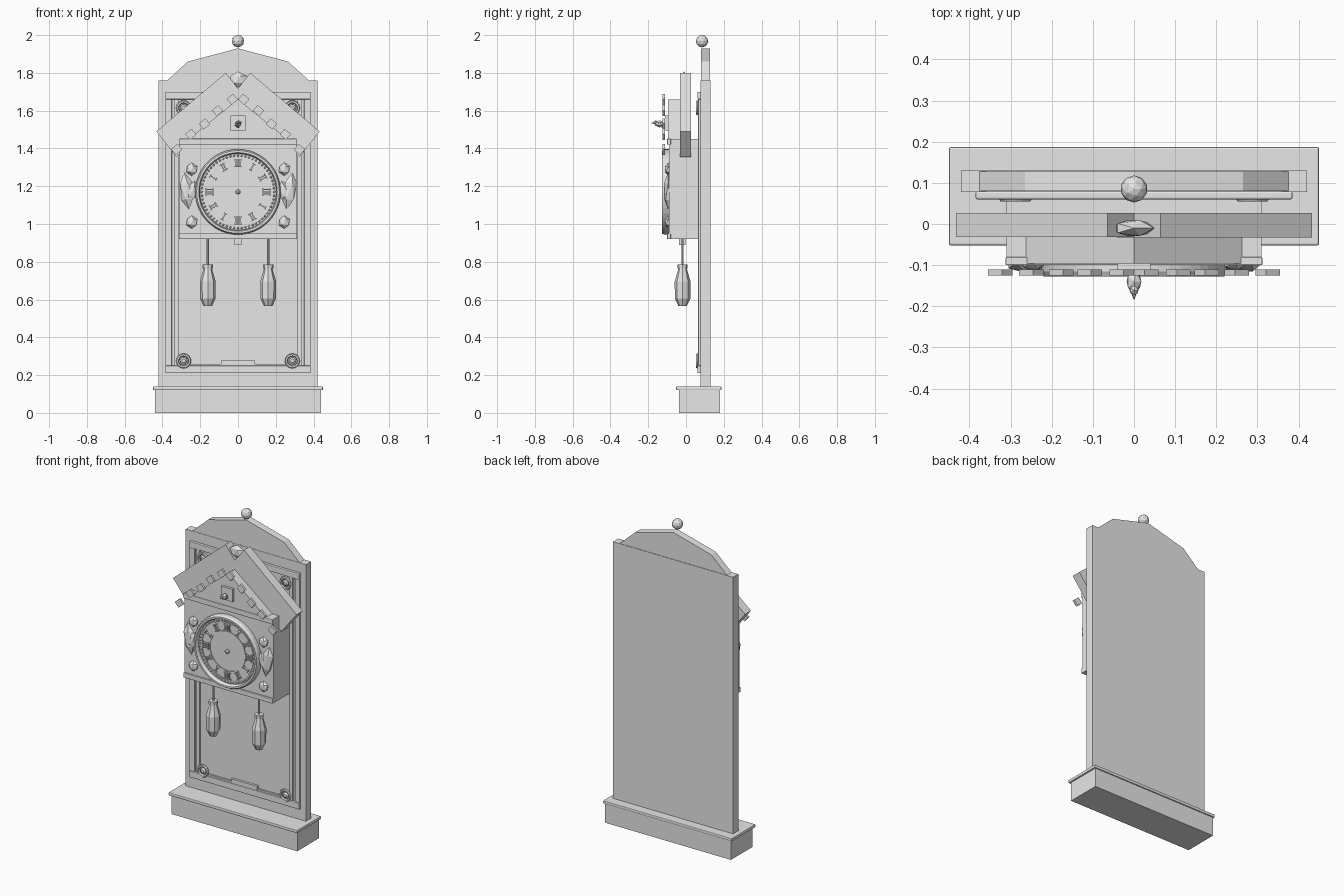
import bpy, bmesh
from math import sin, cos, pi, radians, atan2, hypot
from mathutils import Matrix, Vector

if "Cube" in bpy.data.objects:
    bpy.data.objects.remove(bpy.data.objects["Cube"])

grey = bpy.data.materials.new("plain_grey")
grey.use_nodes = True
grey.diffuse_color = (0.8, 0.8, 0.8, 1)
grey.node_tree.nodes["Principled BSDF"].inputs["Base Color"].default_value = grey.diffuse_color


def finish(name, bm):
    bmesh.ops.recalc_face_normals(bm, faces=bm.faces)
    mesh = bpy.data.meshes.new(name)
    bm.to_mesh(mesh)
    bm.free()
    mesh.materials.append(grey)
    ob = bpy.data.objects.new(name, mesh)
    bpy.context.collection.objects.link(ob)
    return ob


def box(name, x, y, z, turn=0, bevel=0):
    """Box from (min, max) ranges, turned about its own y axis."""
    bm = bmesh.new()
    bmesh.ops.create_cube(bm, size=1)
    size = [r[1] - r[0] for r in (x, y, z)]
    mid = Vector([(r[0] + r[1]) / 2 for r in (x, y, z)])
    bm.transform(Matrix.Translation(mid) @ Matrix.Rotation(turn, 4, 'Y') @ Matrix.Diagonal((*size, 1)))
    ob = finish(name, bm)
    if bevel:
        mod = ob.modifiers.new("bevel", 'BEVEL')
        mod.width = bevel
        mod.segments = 2
    return ob


def slab(name, points, y0, y1):
    """Extrude an (x, z) outline from y0 to y1."""
    bm = bmesh.new()
    face = bm.faces.new([bm.verts.new((x, y0, z)) for x, z in points])
    new = bmesh.ops.extrude_face_region(bm, geom=[face])["geom"]
    bmesh.ops.translate(bm, vec=(0, y1 - y0, 0), verts=[v for v in new if isinstance(v, bmesh.types.BMVert)])
    return finish(name, bm)


def lathe(name, profile, sides, place, closed=False):
    """Revolve (radius, height) points about z, then place the result."""
    bm = bmesh.new()
    rings = [[bm.verts.new((r * cos(2 * pi * i / sides), r * sin(2 * pi * i / sides), h))
              for i in range(sides)] for r, h in profile]
    pairs = list(zip(rings, rings[1:]))
    if closed:
        pairs.append((rings[-1], rings[0]))
    else:
        bm.faces.new(rings[0])
        bm.faces.new(rings[-1])
    for a, b in pairs:
        for i in range(sides):
            j = (i + 1) % sides
            bm.faces.new((a[i], a[j], b[j], b[i]))
    bm.transform(place)
    return finish(name, bm)


def blob(name, centre, radii, detail=1, turn=0):
    bm = bmesh.new()
    bmesh.ops.create_icosphere(bm, subdivisions=detail, radius=1)
    bm.transform(Matrix.Translation(centre) @ Matrix.Rotation(turn, 4, 'Y') @ Matrix.Diagonal((*radii, 1)))
    return finish(name, bm)


def facing(x, y, z):
    """Placement that points a lathe axis toward the front."""
    return Matrix.Translation((x, y, z)) @ Matrix.Rotation(pi / 2, 4, 'X')


# plinth, back board, pediment and finial
box("plinth", (-.44, .44), (-.037, .18), (0, .12))
box("plinth_lip", (-.45, .45), (-.052, .187), (.12, .14), bevel=.005)
box("back_board", (-.42, .42), (.078, .13), (.14, 1.76))
slab("pediment", [(-.375, 1.76), (-.265, 1.86), (0, 1.93), (.265, 1.86), (.375, 1.76)], .08, .127)
blob("finial_ball", (0, .085, 1.968), (.033, .033, .033), 2)

# raised frame on the back board
for name, z in (("top", 1.66), ("bottom", .21)):
    box(f"frame_{name}_rail", (-.385, .385), (.06, .079), (z, z + .04), bevel=.004)
box("lower_tablet", (-.09, .09), (.063, .079), (.25, .278))
box("lower_moulding", (-.31, .31), (.068, .079), (.25, .26))

for s, side in ((1, "left"), (-1, "right")):
    def span(a, b):
        return tuple(sorted((s * a, s * b)))

    box(f"{side}_frame_stile", span(.35, .385), (.064, .079), (.25, 1.66), bevel=.004)
    box(f"{side}_frame_moulding", span(.315, .335), (.066, .079), (.25, 1.66))

    # corner rosettes
    for z, level in ((.275, "lower"), (1.615, "upper")):
        ring = [(.032 + .008 * cos(a * pi / 3), .008 * sin(a * pi / 3)) for a in range(6)]
        lathe(f"{side}_{level}_scroll", ring, 16, facing(s * .288, .061, z), True)
        lathe(f"{side}_{level}_rosette", [(.019, 0), (.019, .016), (.01, .023)], 10,
              facing(s * .288, .079, z))

    # roof plank, square ended and sloping
    a, b = Vector((.065, 1.80)), Vector((.432, 1.49))
    across = Vector((-.106, -.135))
    slab(f"{side}_roof_plank", [(s * p.x, p.y) for p in (a, b, b + across, a + across)],
         -.032 - .0005 * s, .027)

    # row of square tiles along the gable
    for i, (x, z) in enumerate([(.03, 1.66), (.108, 1.6), (.177, 1.53), (.25, 1.475), (.325, 1.395)]):
        box(f"{side}_gable_tile_{i + 1}", (s * x - .022, s * x + .022), (-.125, -.111),
            (z - .02, z + .02), turn=s * radians(40))

    # carved leaf and buds beside the dial
    blob(f"{side}_leaf", (s * .272, -.095, 1.175), (.038, .024, .1), 1, s * radians(8))
    blob(f"{side}_leaf_tip", (s * .245, -.098, 1.17), (.03, .02, .06), 1, s * radians(-15))
    for z, level in ((1.29, "upper"), (1.01, "lower")):
        blob(f"{side}_{level}_bud", (s * .245, -.094, z), (.033, .02, .035))

    # hanging weight
    at = Matrix.Translation((s * .16, -.018, 0))
    lathe(f"{side}_weight_rod", [(.006, .78), (.006, .93)], 8, at)
    lathe(f"{side}_weight", [(.022, .565), (.041, .605), (.042, .695), (.021, .768)], 8, at)
    lathe(f"{side}_weight_cap", [(.027, .765), (.027, .785)], 8, at)

# clock case with gable
box("case", (-.31, .31), (-.09, .078), (.92, 1.45))
box("case_top_trim", (-.312, .312), (-.1, -.08), (1.42, 1.452), bevel=.003)
box("case_bottom_trim", (-.312, .312), (-.1, -.08), (.92, .95), bevel=.003)
slab("gable", [(-.262, 1.45), (0, 1.66), (.262, 1.45)], -.096, -.08)
slab("gable_core", [(-.262, 1.45), (0, 1.66), (.262, 1.45)], -.08, .0)
blob("ridge_shell", (0, -.01, 1.765), (.055, .022, .042))
box("pendulum_stub", (-.019, .019), (-.037, -.003), (.89, .925))

# small door and bird
box("bird_door", (-.04, .04), (-.112, -.09), (1.495, 1.575))
box("bird_perch", (-.007, .007), (-.13, -.105), (1.508, 1.52))
blob("bird_body", (0, -.14, 1.53), (.02, .028, .019))
blob("bird_head", (0, -.161, 1.537), (.012, .013, .012))
lathe("bird_beak", [(.006, 0), (.001, .014)], 6, facing(0, -.17, 1.535))

# dial: bezel, plate, bead ring, chapter rings
dial = facing(0, -.085, 1.17)
lathe("dial_plate", [(.205, 0), (.205, .017)], 48, dial)
lathe("dial_bezel", [(.226, 0), (.226, .03), (.219, .043), (.208, .043), (.202, .03), (.202, 0)], 48, dial, True)
for name, r in (("outer", .178), ("inner", .122)):
    lathe(f"{name}_chapter_ring", [(r, .01), (r, .021), (r + .004, .021), (r + .004, .01)], 48, dial, True)
bm = bmesh.new()
for i in range(60):
    a = 2 * pi * i / 60
    bmesh.ops.create_icosphere(bm, subdivisions=1, radius=.0065,
                               matrix=Matrix.Translation((.192 * sin(a), -.104, 1.17 + .192 * cos(a))))
finish("bead_ring", bm)

# hour marks: a group of upright bars with a foot and head at each hour
bm = bmesh.new()
for hour in range(12):
    turn = Matrix.Translation((0, -.106, 1.17)) @ Matrix.Rotation(hour * pi / 6, 4, 'Y')
    count = 1 + (hour + 2) % 3
    width = .012 * count
    parts = [((k - (count - 1) / 2) * .012, .151, .006, .036) for k in range(count)]
    parts += [(0, .151 + d, width + .006, .005) for d in (-.018, .018)]
    for x, z, w, h in parts:
        bmesh.ops.create_cube(bm, size=1, matrix=turn @ Matrix.Translation((x, 0, z))
                              @ Matrix.Diagonal((w, .014, h, 1)))
finish("hour_marks", bm)
lathe("dial_hub", [(.013, .01), (.013, .026), (.006, .032)], 10, dial)
